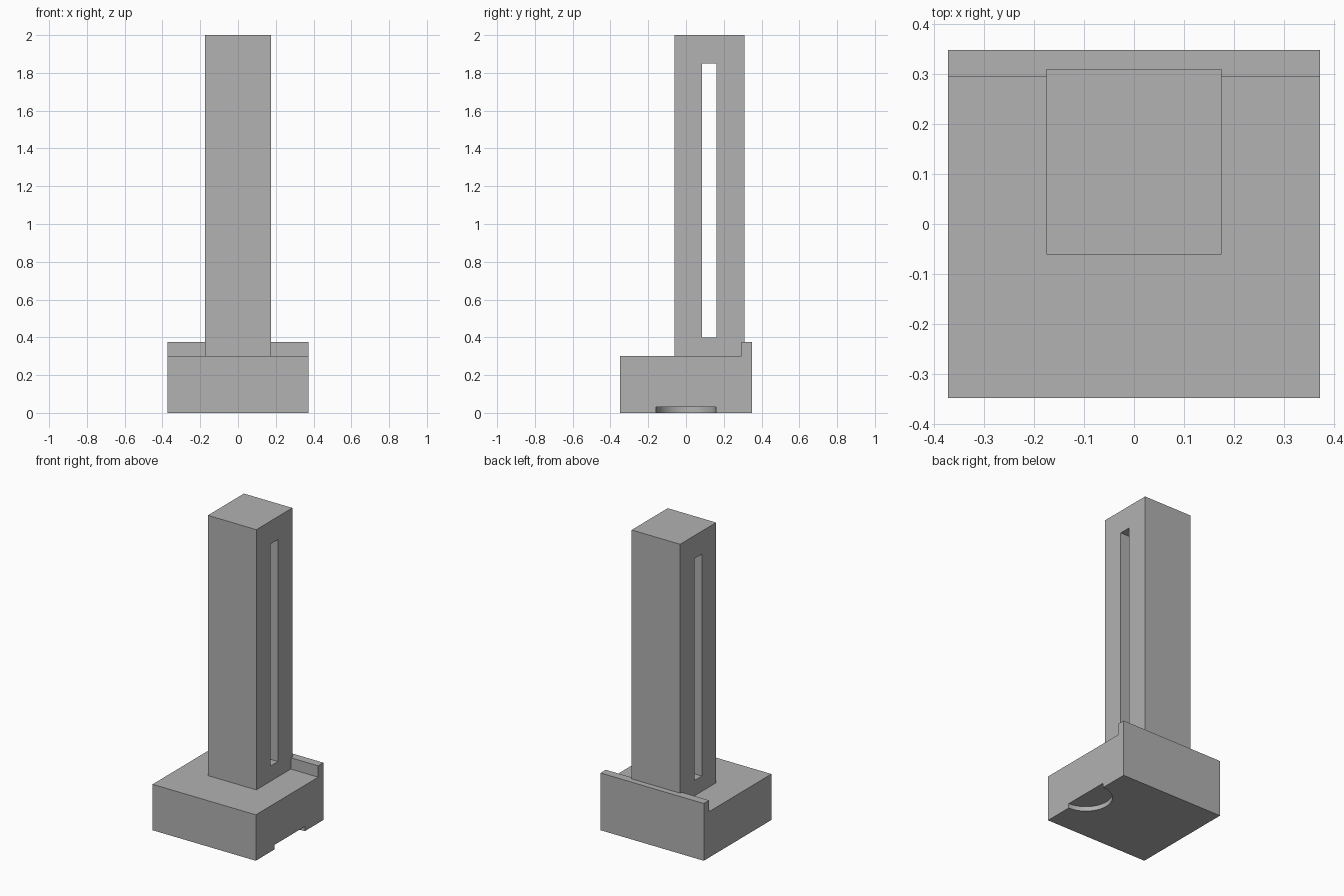
import bpy
import bmesh
import math

if "Cube" in bpy.data.objects:
    bpy.data.objects.remove(bpy.data.objects["Cube"], do_unlink=True)

WIDTH, DEPTH = 0.746, 0.698
BASE_TOP, LIP_TOP, LIP_FRONT = 0.30, 0.374, 0.295

grey = bpy.data.materials.new("plain grey")
grey.use_nodes = True
grey.diffuse_color = (0.445, 0.445, 0.445, 1)
grey.node_tree.nodes["Principled BSDF"].inputs["Base Color"].default_value = grey.diffuse_color


def extrude_profile(name, points, width):
    """Extrude a closed (y, z) outline along x, centred on x = 0."""
    bm = bmesh.new()
    face = bm.faces.new([bm.verts.new((-width / 2, y, z)) for y, z in points])
    side = bmesh.ops.extrude_face_region(bm, geom=[face])
    verts = [v for v in side["geom"] if isinstance(v, bmesh.types.BMVert)]
    bmesh.ops.translate(bm, verts=verts, vec=(width, 0, 0))
    bmesh.ops.recalc_face_normals(bm, faces=bm.faces)
    mesh = bpy.data.meshes.new(name)
    bm.to_mesh(mesh)
    bm.free()
    mesh.materials.append(grey)
    obj = bpy.data.objects.new(name, mesh)
    bpy.context.collection.objects.link(obj)
    return obj


def box_outline(y0, y1, z0, z1):
    return [(y0, z0), (y1, z0), (y1, z1), (y0, z1)]


def cut(target, cutter):
    """Subtract the cutter from the target and discard it."""
    cutter.hide_render = True
    mod = target.modifiers.new("cut", 'BOOLEAN')
    mod.operation = 'DIFFERENCE'
    mod.solver = 'EXACT'
    mod.object = cutter
    bpy.ops.object.select_all(action='DESELECT')
    bpy.context.view_layer.objects.active = target
    target.select_set(True)
    bpy.ops.object.modifier_apply(modifier=mod.name)
    bpy.data.objects.remove(cutter, do_unlink=True)
    bpy.ops.object.shade_smooth_by_angle(angle=math.radians(30))


# Base block with a raised lip along the back
half = DEPTH / 2
base = extrude_profile("base", [
    (-half, 0), (half, 0), (half, LIP_TOP), (LIP_FRONT, LIP_TOP),
    (LIP_FRONT, BASE_TOP), (-half, BASE_TOP)], WIDTH)

# Shallow half-round recess under the left edge
bpy.ops.mesh.primitive_cylinder_add(vertices=64, radius=0.158, depth=0.06,
                                    location=(WIDTH / 2, 0, 0))
recess = bpy.context.object
recess.name = "recess_cutter"
recess.data.materials.append(grey)
cut(base, recess)

# Tall column with a slot running through it from side to side
column = extrude_profile("column", box_outline(-0.061, 0.311, BASE_TOP, 2.0), 0.35)
slot = extrude_profile("slot_cutter", box_outline(0.086, 0.162, 0.40, 1.85), 0.6)
cut(column, slot)
